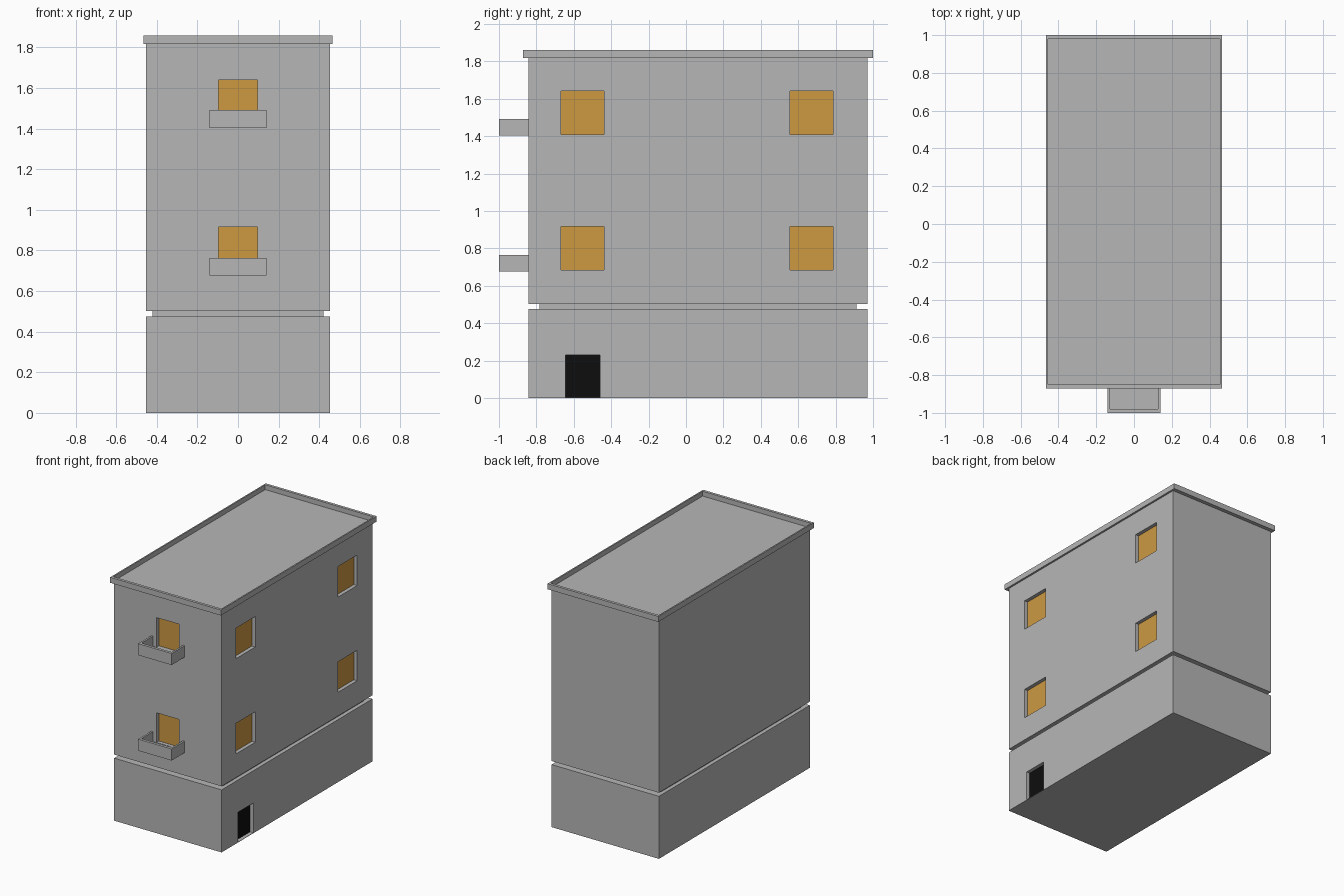
import bpy, bmesh

if "Cube" in bpy.data.objects:
    bpy.data.objects.remove(bpy.data.objects["Cube"])


def material(name, rgb):
    m = bpy.data.materials.new(name)
    m.diffuse_color = (*rgb, 1)
    m.use_nodes = True
    m.node_tree.nodes["Principled BSDF"].inputs["Base Color"].default_value = m.diffuse_color
    return m


PLASTER = material("grey_plaster", (0.47, 0.47, 0.47))
AMBER = material("amber_glass", (0.61, 0.32, 0.055))
BLACK = material("black_door", (0.004, 0.004, 0.004))


def finish(name, bm, mat):
    bmesh.ops.recalc_face_normals(bm, faces=bm.faces)
    mesh = bpy.data.meshes.new(name)
    bm.to_mesh(mesh)
    bm.free()
    mesh.materials.append(mat)
    ob = bpy.data.objects.new(name, mesh)
    bpy.context.collection.objects.link(ob)
    return ob


def add_box(bm, x0, x1, y0, y1, z0, z1):
    for v in bmesh.ops.create_cube(bm, size=1)["verts"]:
        v.co = (x1 if v.co.x > 0 else x0,
                y1 if v.co.y > 0 else y0,
                z1 if v.co.z > 0 else z0)


def boxes(name, mat, items):
    bm = bmesh.new()
    for item in items:
        add_box(bm, *item)
    return finish(name, bm, mat)


# Building shell: rectangular rings of (outset, height) joined bottom to top
HX, Y0, Y1 = 0.452, -0.843, 0.971
RINGS = [(0, 0), (0, 0.476), (-1, 0.476), (-1, 0.503), (0, 0.503), (0, 1.818),
         (0.48, 1.818), (0.48, 1.86), (0.13, 1.86), (0.13, 1.823)]
bm = bmesh.new()
rings = []
for o, z in RINGS:
    x, a, b = HX + o * 0.03, Y0 - o * 0.06, Y1 + o * 0.06
    rings.append([bm.verts.new(p) for p in
                  ((-x, a, z), (x, a, z), (x, b, z), (-x, b, z))])
for low, high in zip(rings, rings[1:]):
    for i in range(4):
        j = (i + 1) % 4
        bm.faces.new((low[i], low[j], high[j], high[i]))
bm.faces.new(rings[0])
bm.faces.new(rings[-1])
shell = finish("building_shell", bm, PLASTER)

# Openings: side windows, balcony doors and the street door
DEPTH, THIN = 0.032, 0.004
FLOORS = ((0.684, 0.916), (1.409, 1.641))
SIDE = [(y, y + 0.23, z0, z1) for y in (-0.668, 0.557) for z0, z1 in FLOORS]
STREET = (-0.645, -0.46, 0.003, 0.23)
FRONT = [(-0.095, 0.095, z0 + 0.007, z1) for z0, z1 in FLOORS]


def side_box(opening, outer):
    return (HX - DEPTH, outer, *opening)


def front_box(opening, outer):
    x0, x1, z0, z1 = opening
    return (x0, x1, outer, Y0 + DEPTH, z0, z1)


cutter = boxes("opening_cutter", PLASTER,
               [side_box(o, HX + 0.05) for o in SIDE + [STREET]] +
               [front_box(o, Y0 - 0.05) for o in FRONT])
cutter.hide_render = True
mod = shell.modifiers.new("openings", 'BOOLEAN')
mod.operation = 'DIFFERENCE'
mod.solver = 'EXACT'
mod.object = cutter
graph = bpy.context.evaluated_depsgraph_get()
cut_mesh = bpy.data.meshes.new_from_object(shell.evaluated_get(graph))
shell.modifiers.clear()
shell.data = cut_mesh
bpy.data.objects.remove(cutter)

# Panes and door leaf set at the back of each opening
boxes("side_windows", AMBER, [side_box(o, HX - DEPTH + THIN) for o in SIDE])
boxes("balcony_doors", AMBER, [front_box(o, Y0 + DEPTH - THIN) for o in FRONT])
boxes("street_door", BLACK, [side_box(STREET, HX - DEPTH + THIN)])

# Balconies: floor slab, front parapet and two side parapets
BX, BY, TX, TY = 0.141, -1.0, 0.014, 0.021
for label, base in (("lower", 0.676), ("upper", 1.403)):
    top, slab = base + 0.088, base + 0.013
    boxes(label + "_balcony", PLASTER, [
        (-BX, BX, BY, Y0, base, slab),
        (-BX, BX, BY, BY + TY, slab, top),
        (-BX, -BX + TX, BY + TY, Y0, slab, top),
        (BX - TX, BX, BY + TY, Y0, slab, top)])
